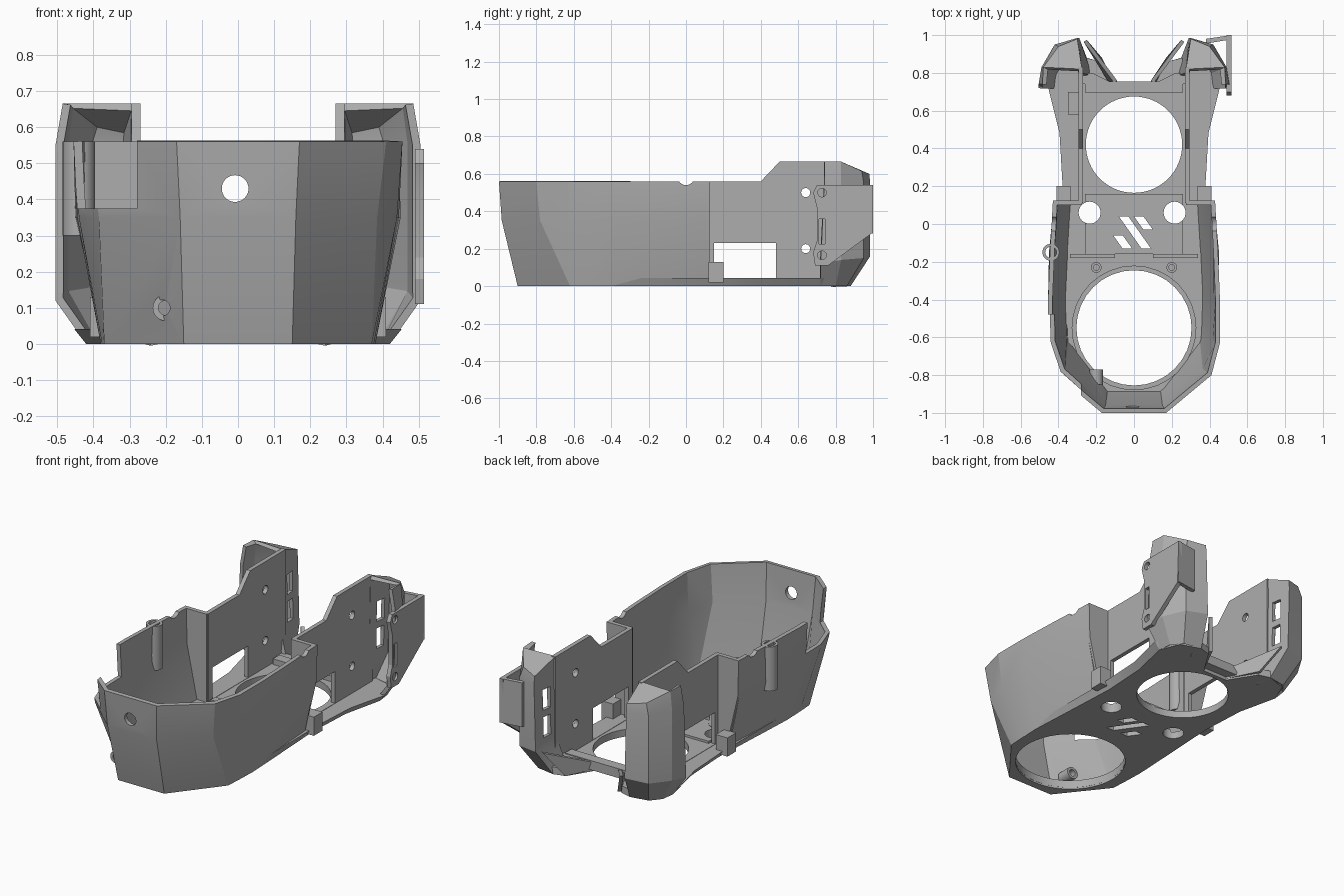
import bpy, bmesh, math
from mathutils import Vector

if "Cube" in bpy.data.objects:
    bpy.data.objects.remove(bpy.data.objects["Cube"])

grey = bpy.data.materials.new("shell_grey")
grey.use_nodes = True
grey.diffuse_color = (0.42, 0.42, 0.42, 1)
grey.node_tree.nodes["Principled BSDF"].inputs["Base Color"].default_value = (0.42, 0.42, 0.42, 1)


def make(name, bm, fix=True):
    if fix:
        bmesh.ops.recalc_face_normals(bm, faces=bm.faces)
    me = bpy.data.meshes.new(name)
    bm.to_mesh(me)
    bm.free()
    me.materials.append(grey)
    ob = bpy.data.objects.new(name, me)
    bpy.context.scene.collection.objects.link(ob)
    return ob


def bake(ob):
    dg = bpy.context.evaluated_depsgraph_get()
    me = bpy.data.meshes.new_from_object(ob.evaluated_get(dg))
    ob.modifiers.clear()
    ob.data = me


def prism(name, pts, axis, a, b, top=None):
    """Extrude a 2D outline along an axis from a to b."""
    bm = bmesh.new()

    def place(p, h):
        u, v = p
        return {"x": (h, u, v), "y": (u, h, v), "z": (u, v, h)}[axis]
    low = [bm.verts.new(place(p, a)) for p in pts]
    high = [bm.verts.new(place(p, b)) for p in (top or pts)]
    bm.faces.new(low)
    bm.faces.new(high)
    n = len(pts)
    for i in range(n):
        j = (i + 1) % n
        bm.faces.new((low[i], low[j], high[j], high[i]))
    return make(name, bm)


def box(name, x0, x1, y0, y1, z0, z1):
    return prism(name, [(x0, y0), (x1, y0), (x1, y1), (x0, y1)], "z", z0, z1)


def disc(name, u, v, r, axis, a, b, n=32):
    pts = [(u + r * math.cos(math.tau * i / n), v + r * math.sin(math.tau * i / n)) for i in range(n)]
    return prism(name, pts, axis, a, b)


def shell(name, rings, thick, cap=None):
    """Open wall lofted through rings of points, thickened inward."""
    bm = bmesh.new()
    rows = [[bm.verts.new(p) for p in r] for r in rings]
    for lo, hi in zip(rows, rows[1:]):
        for i in range(len(lo) - 1):
            bm.faces.new((lo[i], lo[i + 1], hi[i + 1], hi[i]))
    if cap:
        bm.faces.new(rows[-1][cap[0]:cap[1]])
    ob = make(name, bm, False)
    m = ob.modifiers.new("thickness", "SOLIDIFY")
    m.thickness, m.offset, m.use_even_offset = thick, -1, True
    bake(ob)
    return ob


def cut(obs, cutters):
    for ob in obs:
        for c in cutters:
            m = ob.modifiers.new("cut", "BOOLEAN")
            m.operation, m.solver, m.object = "DIFFERENCE", "EXACT", c
        bake(ob)
    for c in cutters:
        bpy.data.objects.remove(c)


def tube(name, u, v, r, inner, axis, a, b):
    ob = disc(name, u, v, r, axis, a, b)
    cut([ob], [disc("bore", u, v, inner, axis, a - 0.1, b + 0.1)])
    return ob


def both(pts):
    """Mirror a right-hand half outline into a full one."""
    return [(-x, y) for x, y in reversed(pts)] + list(pts)


# Floor plate with large openings and a rear notch
half = [(0.15, -0.9), (0.37, -0.62), (0.38, -0.4), (0.35, 0.2), (0.365, 0.48), (0.42, 0.72),
        (0.37, 0.84), (0.25, 0.88), (0.18, 0.86), (0.08, 0.7)]
wide = [(x * (1.08 if y > 0.1 and x > 0.3 else 1.01), y) for x, y in half]
floor = prism("floor_plate", both(half), "z", 0, 0.042, both(wide))
deck = box("middle_deck", -0.26, 0.26, -0.16, 0.16, 0.03, 0.055)
slots = [[(-0.08, 0.04), (-0.03, 0.04), (0.09, -0.13), (0.04, -0.13)],
         [(0.0, 0.04), (0.05, 0.04), (0.1, -0.03), (0.05, -0.03)],
         [(-0.11, -0.06), (-0.06, -0.06), (-0.01, -0.13), (-0.06, -0.13)]]
holes = [(0, 0.42, 0.255), (0, -0.55, 0.305), (-0.235, 0.06, 0.058), (0.215, 0.06, 0.058)]
cut([floor, deck], [disc("hole", x, y, r, "z", -0.1, 0.2, 64) for x, y, r in holes]
    + [prism("slot", s, "z", -0.1, 0.2) for s in slots])
tube("front_opening_collar", 0, -0.55, 0.33, 0.305, "z", 0.01, 0.055)

# Faceted front tub
top = [(0.17, -1), (0.41, -0.8), (0.455, -0.63), (0.455, -0.4), (0.445, -0.15), (0.43, 0.11)]
mid = [(0.16, -0.985), (0.385, -0.78), (0.44, -0.62), (0.445, -0.4), (0.45, -0.15), (0.425, 0.11)]
low = [(0.15, -0.9), (0.37, -0.62), (0.376, -0.52), (0.38, -0.4), (0.368, -0.15), (0.352, 0.11)]
tub = shell("front_tub", [[(x, y, z) for x, y in both(o)]
                          for o, z in ((low, 0), (mid, 0.35), (top, 0.56))], 0.024)
cut([tub], [disc("front_hole", -0.008, 0.43, 0.037, "y", -1.2, -0.8),
            disc("cable_hole", -0.21, 0.1, 0.022, "y", -1.2, -0.7),
            disc("rim_dip", 0, 0.585, 0.045, "x", -1, 1),
            box("corner_notch", -0.7, -0.28, -1.2, -0.48, 0.375, 0.8)])
tube("cable_boss", -0.2, 0.1, 0.036, 0.02, "y", -0.85, -0.77)
tube("side_wall_tube", -0.44, -0.15, 0.045, 0.03, "z", 0.3, 0.56)

# Rear walls, shoulders and corner towers on each side
profile = [(0.11, 0.03), (0.11, 0.56), (0.4, 0.56), (0.5, 0.665), (0.83, 0.665), (0.83, 0.03)]
shoulder = [(0.275, 0.03), (0.35, 0.03), (0.425, 0.35), (0.43, 0.56), (0.275, 0.56)]
tower = [
    [(0.42, 0.72, 0), (0.41, 0.8, 0), (0.36, 0.86, 0), (0.25, 0.88, 0), (0.22, 0.78, 0)],
    [(0.505, 0.72, 0.12), (0.49, 0.83, 0.14), (0.42, 0.95, 0.15), (0.29, 0.985, 0.16), (0.272, 0.8, 0.16)],
    [(0.505, 0.74, 0.55), (0.49, 0.83, 0.56), (0.42, 0.95, 0.55), (0.3, 0.985, 0.55), (0.275, 0.81, 0.55)],
    [(0.485, 0.74, 0.665), (0.48, 0.83, 0.665), (0.40, 0.94, 0.615), (0.3, 0.98, 0.6), (0.275, 0.82, 0.665)]]
strut = [[(0.17, 0.88, 0.01), (0.08, 0.7, 0.01)], [(0.25, 0.975, 0.16), (0.09, 0.76, 0.07)]]


def flip(rings, s):
    return rings if s > 0 else [[(-x, y, z) for x, y, z in reversed(r)] for r in rings]


for s, side in ((1, "left"), (-1, "right")):
    wall = prism(side + "_rear_wall", profile, "x", s * 0.27, s * 0.295)
    cut([wall], [box("window", -1, 1, 0.15, 0.48, 0.044, 0.23),
                 disc("upper_hole", 0.64, 0.5, 0.024, "x", -1, 1),
                 disc("lower_hole", 0.64, 0.2, 0.024, "x", -1, 1)])
    prism(side + "_shoulder", [(s * x, z) for x, z in shoulder], "y", 0.1, 0.125)
    corner = shell(side + "_rear_tower", flip(tower, s), 0.022, (1, 5) if s > 0 else (0, 4))
    a, b = sorted((s * 0.2, s * 0.34))
    cut([corner], [box("slot", a, b, 0.86, 0.92, z, z + 0.12) for z in (0.22, 0.38)])
    shell(side + "_rear_strut", flip(strut, s), 0.02)
    # Tie between strut and wall
    prism(side + "_rear_gusset", [(s * 0.1, 0.74), (s * 0.27, 0.74), (s * 0.27, 0.8), (s * 0.22, 0.8)],
          "z", 0.02, 0.07)
    # Small fittings
    a, b = sorted((s * 0.335, s * 0.41))
    box(side + "_shoulder_tab", a, b, 0.12, 0.2, 0.02, 0.13)
    tube(side + "_floor_post", s * 0.2, -0.23, 0.028, 0.015, "z", 0.03, 0.08)
    disc(side + "_floor_pad", s * 0.18, -0.05, 0.055, "z", 0.05, 0.058)
    a, b = sorted((s * 0.1, s * 0.34))
    box(side + "_deck_rib", a, b, -0.18, -0.16, 0.03, 0.08)
box("rear_crossbar", -0.26, 0.26, 0.695, 0.755, 0.02, 0.075)
box("wall_clip", -0.35, -0.29, 0.58, 0.7, 0.04, 0.16)

# Side bracket plate on the left tower
outline = [(0.7, 0.54), (0.68, 0.5), (0.7, 0.42), (0.7, 0.24), (0.68, 0.18), (0.69, 0.11), (0.76, 0.11),
           (0.99, 0.28), (1.0, 0.54)]
plate = prism("side_bracket", outline, "x", 0.49, 0.515)
cut([plate], [disc("upper_eye", 0.727, 0.5, 0.023, "x", 0, 1), disc("lower_eye", 0.727, 0.165, 0.023, "x", 0, 1),
              box("bracket_slot", 0, 1, 0.712, 0.742, 0.225, 0.36)])
prism("bracket_web", [(0.38, 0.955), (0.5, 0.975), (0.515, 1.0), (0.38, 0.98)], "z", 0.28, 0.54)

# Crisp facets, smooth round holes
bpy.ops.object.select_all(action="DESELECT")
for ob in bpy.context.scene.objects:
    if ob.type == "MESH":
        ob.select_set(True)
        bpy.context.view_layer.objects.active = ob
bpy.ops.object.shade_smooth_by_angle(angle=math.radians(15))
